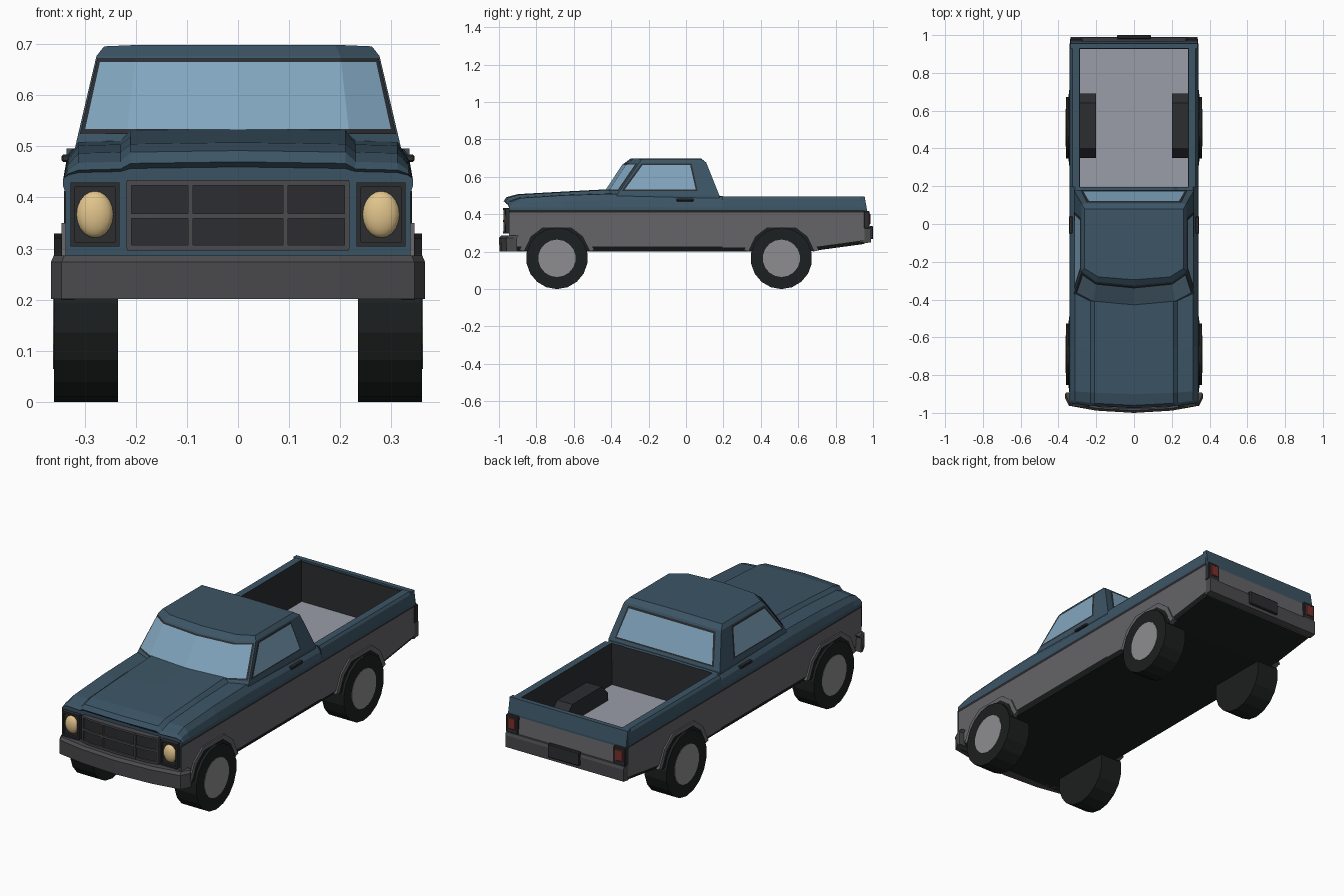
import bpy, bmesh, math
from mathutils import Vector

if "Cube" in bpy.data.objects:
    bpy.data.objects.remove(bpy.data.objects["Cube"])


def mat(name, r, g, b):
    m = bpy.data.materials.new(name)
    m.diffuse_color = (r, g, b, 1)
    m.use_nodes = True
    m.node_tree.nodes["Principled BSDF"].inputs["Base Color"].default_value = m.diffuse_color
    return m


BLUE = mat("blue_paint", .045, .09, .13)
GREY = mat("grey_paint", .13, .13, .14)
DARK = mat("dark_trim", .025, .026, .03)
BLACK = mat("rubber", .012, .014, .014)
STEEL = mat("bumper_grey", .07, .07, .075)
FLOOR = mat("bed_floor", .32, .34, .39)
HUB = mat("hub_grey", .27, .27, .28)
GLASS = mat("glass", .22, .38, .52)
LAMP = mat("lamp_cream", .75, .55, .26)
RED = mat("lamp_red", .2, .03, .025)


def make(name, bm, mats, fix=True):
    if fix:
        bmesh.ops.recalc_face_normals(bm, faces=bm.faces)
    me = bpy.data.meshes.new(name)
    bm.to_mesh(me)
    bm.free()
    for m in mats:
        me.materials.append(m)
    ob = bpy.data.objects.new(name, me)
    bpy.context.collection.objects.link(ob)
    return ob


def box(name, x, y, z, m, bevel=0):
    bm = bmesh.new()
    bmesh.ops.create_cube(bm, size=1)
    for v in bm.verts:
        v.co = [a[0] + (c + .5) * (a[1] - a[0]) for a, c in zip((x, y, z), v.co)]
    if bevel:
        bmesh.ops.bevel(bm, geom=bm.edges[:], offset=bevel, segments=1, affect='EDGES')
    return make(name, bm, [m])


def loft(name, halves, seg_mats, cap_mats):
    """Skin half outlines mirrored across x = 0."""
    mats = list(dict.fromkeys(seg_mats + cap_mats))
    bm = bmesh.new()
    rings = []
    for h in halves:
        ring = h + [(-p[0], p[1], p[2]) for p in reversed(h) if p[0] > 1e-6]
        rings.append([bm.verts.new(p) for p in ring])
    n, s = len(rings[0]), len(halves[0]) - 1
    for a, b in zip(rings, rings[1:]):
        for k in range(n):
            f = bm.faces.new((a[k], a[(k + 1) % n], b[(k + 1) % n], b[k]))
            f.material_index = mats.index(seg_mats[k if k < s else 2 * s - 1 - k if k < 2 * s else -1])
    for r, m in zip((rings[0], rings[-1]), cap_mats):
        bm.faces.new(r).material_index = mats.index(m)
    return make(name, bm, mats)


def prism(name, pts, x0, x1, m):
    """Extrude a (y, z) outline along x."""
    bm = bmesh.new()
    f = bm.faces.new([bm.verts.new((x0, y, z)) for y, z in pts])
    r = bmesh.ops.extrude_face_region(bm, geom=[f])
    for v in r['geom']:
        if isinstance(v, bmesh.types.BMVert):
            v.co.x = x1
    return make(name, bm, [m])


def strip(name, low, high, m, shift=(0, 0, 0)):
    """Thin pane between two rows of points."""
    bm = bmesh.new()
    s = Vector(shift)
    a = [bm.verts.new(Vector(p) + s) for p in low]
    b = [bm.verts.new(Vector(p) + s) for p in high]
    for i in range(len(a) - 1):
        bm.faces.new((a[i], a[i + 1], b[i + 1], b[i]))
    return make(name, bm, [m], False)


# Front body: sills, sides, fenders and raised hood
def front_section(y, zf, zh, bow):
    pts = [(.325, .2), (.337, .225), (.338, .408), (.342, .42), (.342, .435),
           (.333, .435 + (zf - .435) * .55), (.312, zf), (.23, zf + .002), (.21, zh), (0, zh + .003)]
    return [(x, y + bow * x * x, z) for x, z in pts]


stations = [(-.962, .447, .455, .2), (-.975, .452, .465, .25), (-.96, .466, .487, .25),
            (-.90, .485, .503, .15), (-.65, .50, .517, 0), (-.40, .507, .53, 0), (.195, .492, .492, 0)]
loft("front_body", [front_section(*s) for s in stations],
     [BLACK, GREY, DARK] + [BLUE] * 6 + [BLACK], [BLUE, DARK])


# Open cargo bed
def bed_section(y, zb):
    pts = [(.325, zb), (.337, zb + .02), (.338, .408), (.342, .42), (.342, .435), (.334, .48),
           (.325, .493), (.288, .493), (.285, .28), (0, .28)]
    return [(x, y, z) for x, z in pts]


loft("cargo_bed", [bed_section(.195, .2), bed_section(.66, .2), bed_section(.955, .24)],
     [BLACK, GREY, DARK, BLUE, BLUE, BLUE, BLUE, DARK, FLOOR, BLACK], [DARK, GREY])
prism("tailgate_upper", [(.93, .41), (.93, .494), (.955, .494), (.968, .42), (.968, .41)], -.336, .336, BLUE)
prism("tailgate_lower", [(.93, .25), (.93, .41), (.968, .41), (.975, .33), (.975, .25)], -.334, .334, GREY)
box("tailgate_inside", (-.285, .285), (.926, .935), (.28, .485), DARK)
prism("rear_bumper", [(.95, .243), (.95, .325), (.985, .325), (.99, .31), (.988, .248)], -.337, .337, STEEL)
box("plate_holder", (-.09, .09), (.98, 1.0), (.265, .335), DARK, .004)

# Cab shell: plan outlines at belt, roof edge and roof
low = [(0, -.44, .5), (.22, -.42, .5), (.318, -.37, .5), (.318, .178, .5), (0, .178, .5)]
top = [(0, -.325, .675), (.2, -.305, .675), (.277, -.25, .675), (.277, .108, .675), (0, .108, .675)]
roof = [(0, -.295, .697), (.19, -.28, .697), (.262, -.235, .694), (.262, .08, .694), (0, .08, .697)]
base = [(x, y, .47) for x, y, z in low]
loft("cab", [base, low, top, roof], [BLUE] * 4, [BLUE, BLUE])


# Windscreen with dark surround
def screen_row(z, inset):
    t = (z - .5) / .175
    p = [Vector(a).lerp(Vector(b), t) for a, b in zip(low[:3], top[:3])]
    p[2] = p[2].lerp(p[1], inset)
    return [Vector((-q.x, q.y, q.z)) for q in (p[2], p[1])] + p


strip("windscreen_seal", screen_row(.52, .04), screen_row(.668, .04), DARK, (0, -.003, .002))
strip("windscreen", screen_row(.527, .12), screen_row(.66, .12), GLASS, (0, -.006, .004))


# Rear window
def rear_row(z, x):
    y = .178 - (z - .5) * .4
    return [(x, y, z), (-x, y, z)]


strip("rear_window_seal", rear_row(.512, .282), rear_row(.665, .25), DARK, (0, .003, .001))
strip("rear_window", rear_row(.52, .272), rear_row(.655, .241), GLASS, (0, .006, .002))

# Side windows, handles, bed wheel housings, lamps
for s, side in ((1, "right"), (-1, "left")):
    def side_row(z, ya, yb):
        x = s * (.318 - (z - .5) * .234)
        return [(x, ya, z), (x, yb, z)][::s]
    strip(side + "_window_seal", side_row(.522, -.345, .063), side_row(.67, -.238, .03), DARK, (s * .002, 0, 0))
    strip(side + "_window", side_row(.53, -.328, .052), side_row(.662, -.232, .022), GLASS, (s * .005, 0, 0))
    box(side + "_door_handle", sorted((s * .325, s * .345)), (-.05, .04), (.468, .482), DARK, .003)
    prism(side + "_wheel_housing", [(.35, .27), (.35, .32), (.40, .37), (.64, .37), (.69, .32), (.69, .27)],
          s * .2, s * .287, DARK)
    # headlamp with square bezel
    xa, xb = sorted((s * .232, s * .328))
    box(side + "_lamp_recess", (xa, xb), (-.953, -.92), (.302, .428), DARK)
    for i, (x, z) in enumerate((((xa, xa + .009), (.302, .428)), ((xb - .009, xb), (.302, .428)),
                                ((xa, xb), (.302, .311)), ((xa, xb), (.419, .428)))):
        box(f"{side}_lamp_bezel_{i}", x, (-.965, -.94), z, DARK)
    bm = bmesh.new()
    bmesh.ops.create_uvsphere(bm, u_segments=16, v_segments=10, radius=1)
    for v in bm.verts:
        v.co = (s * .28 + v.co.x * .037, -.95 + v.co.y * .022, .365 + v.co.z * .046)
    lamp = make(side + "_headlamp", bm, [LAMP])
    lamp.data.shade_smooth()
    # tail lamp
    box(side + "_tail_lamp_frame", sorted((s * .272, s * .34)), (.95, .982), (.322, .415), DARK, .004)
    box(side + "_tail_lamp", sorted((s * .284, s * .328)), (.97, .986), (.345, .403), RED, .003)

# Grille: dark panel, outer frame and dividers
loft("grille_panel", [[(x, y, z) for x, y in ((0, -.969), (.16, -.965), (.212, -.955), (.212, -.92), (0, -.92))]
                      for z in (.297, .43)], [DARK] * 4, [DARK, DARK])
for i, z in enumerate((.300, .362, .427)):
    loft(f"grille_bar_{i}", [[(x, y, z + d) for x, y in ((0, -.979), (.16, -.974), (.217, -.962), (.217, -.93), (0, -.93))]
                             for d in (-.005, .005)], [STEEL] * 4, [STEEL, STEEL])
for i, x in enumerate((-.213, -.093, .093, .213)):
    box(f"grille_post_{i}", (x - .005, x + .005), (-.977 if abs(x) < .1 else -.963, -.94), (.298, .43), STEEL)

# Wrap-round front bumper
outer = [(0, -1.0), (.2, -.988), (.345, -.962), (.366, -.92), (.366, -.905), (.33, -.905), (0, -.93)]
loft("front_bumper", [[(x * k, y + d, z) for x, y in outer]
                      for z, k, d in ((.2, 1, .003), (.272, 1, 0), (.285, .985, .012))], [STEEL] * 6, [STEEL, STEEL])

# Wheels, hubs and arch lips
R = .163
for end, yc in (("front", -.69), ("rear", .51)):
    for s, side in ((1, "right"), (-1, "left")):
        def disc(r, n=18):
            return [(yc + r * math.cos(2 * math.pi * (i + .5) / n), R + r * math.sin(2 * math.pi * (i + .5) / n))
                    for i in range(n)]
        prism(f"{end}_{side}_tyre", disc(R * 1.01), s * .235, s * .36, BLACK)
        prism(f"{end}_{side}_hub", disc(.1), s * .34, s * .362, HUB)
        angs = [math.radians(a) for a in (12, 40, 65, 115, 140, 168)]
        arc = lambda r: [(yc + r * math.cos(a), R + r * math.sin(a)) for a in angs]
        prism(f"{end}_{side}_arch_lip", arc(.205) + arc(.172)[::-1], s * .32, s * .345, GREY)
        prism(f"{end}_{side}_arch_gap", arc(.182), s * .32, s * .3465, BLACK)

# Rest the tyres on the ground
low_z = min((o.matrix_world @ v.co).z for o in bpy.data.objects for v in o.data.vertices)
for o in bpy.data.objects:
    o.location.z -= low_z
